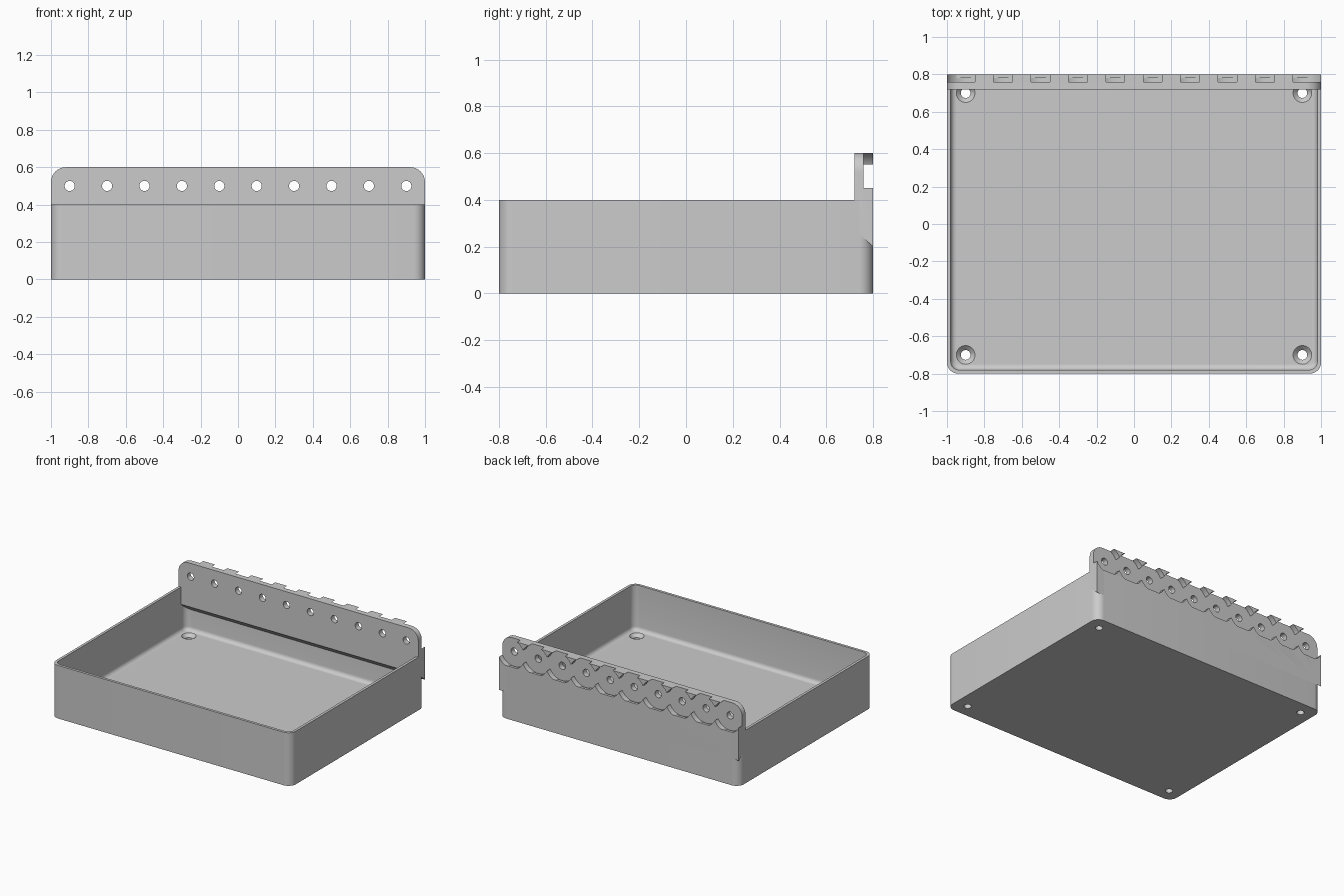
import bpy, bmesh, math
from mathutils import Matrix, Vector

if "Cube" in bpy.data.objects:
    bpy.data.objects.remove(bpy.data.objects["Cube"], do_unlink=True)

grey = bpy.data.materials.new("light_grey_plastic")
grey.use_nodes = True
colour = (0.6, 0.6, 0.6, 1)
grey.diffuse_color = colour
grey.node_tree.nodes["Principled BSDF"].inputs["Base Color"].default_value = colour


def to_object(bm, name):
    bmesh.ops.recalc_face_normals(bm, faces=bm.faces)
    mesh = bpy.data.meshes.new(name)
    bm.to_mesh(mesh)
    bm.free()
    obj = bpy.data.objects.new(name, mesh)
    bpy.context.collection.objects.link(obj)
    return obj


def round_edges(bm, test, radius, segments):
    edges = [e for e in bm.edges if test(*[v.co for v in e.verts])]
    bmesh.ops.bevel(bm, geom=edges, offset=radius, segments=segments,
                    profile=0.5, affect='EDGES', clamp_overlap=True)


def rounded_box(name, half_x, half_y, z0, z1, radius, floor_fillet=0):
    bm = bmesh.new()
    bmesh.ops.create_cube(bm, size=1)
    for v in bm.verts:
        v.co = (v.co.x * 2 * half_x, v.co.y * 2 * half_y, z0 if v.co.z < 0 else z1)
    round_edges(bm, lambda a, b: abs(a.z - b.z) > 0.01, radius, 10)
    if floor_fillet:
        round_edges(bm, lambda a, b: max(a.z, b.z) < z0 + 0.001, floor_fillet, 5)
    return to_object(bm, name)


def cone(name, centre, r_low, r_high, depth, along_y=False):
    bm = bmesh.new()
    turn = Matrix.Rotation(math.pi / 2, 4, 'X') if along_y else Matrix()
    bmesh.ops.create_cone(bm, cap_ends=True, segments=40, radius1=r_low, radius2=r_high,
                          depth=depth, matrix=Matrix.Translation(Vector(centre)) @ turn)
    return to_object(bm, name)


def cut(obj, cutter):
    cutter.hide_render = True
    mod = obj.modifiers.new("cut", 'BOOLEAN')
    mod.operation = 'DIFFERENCE'
    mod.solver = 'EXACT'
    mod.object = cutter
    bpy.ops.object.select_all(action='DESELECT')
    bpy.context.view_layer.objects.active = obj
    obj.select_set(True)
    bpy.ops.object.modifier_apply(modifier=mod.name)
    bpy.data.objects.remove(cutter, do_unlink=True)


def finish(obj):
    obj.data.materials.clear()
    obj.data.materials.append(grey)
    bpy.ops.object.select_all(action='DESELECT')
    bpy.context.view_layer.objects.active = obj
    obj.select_set(True)
    bpy.ops.object.shade_smooth_by_angle(angle=math.radians(30))


# Open tray with thin walls and a filleted floor
FLOOR = 0.06
tray = rounded_box("tray", 1, 0.8, 0, 0.4, 0.06)
cut(tray, rounded_box("cavity", 0.98, 0.78, FLOOR, 0.5, 0.045, 0.03))

# Countersunk screw holes in the floor corners
for x in (-0.9, 0.9):
    for y in (-0.7, 0.7):
        cut(tray, cone("screw_hole", (x, y, 0.03), 0.026, 0.026, 0.2))
        cut(tray, cone("countersink", (x, y, FLOOR - 0.01), 0.025, 0.055, 0.03))
finish(tray)

# Back rail: sloped underside, rounded top corners
bm = bmesh.new()
profile = [(0.72, 0.27), (0.72, 0.6), (0.8, 0.6), (0.8, 0.2)]
face = bm.faces.new([bm.verts.new((-1, y, z)) for y, z in profile])
extruded = bmesh.ops.extrude_face_region(bm, geom=[face])["geom"]
bmesh.ops.translate(bm, vec=(2, 0, 0),
                    verts=[g for g in extruded if isinstance(g, bmesh.types.BMVert)])
round_edges(bm, lambda a, b: min(a.z, b.z) > 0.59 and abs(a.x - b.x) < 0.01, 0.08, 10)
rail = to_object(bm, "back_rail")

# Row of overlapping round pockets, each with a through hole
for i in range(10):
    x = -0.9 + 0.2 * i
    cut(rail, cone("pocket", (x, 0.81, 0.5), 0.112, 0.112, 0.1, True))
    cut(rail, cone("rail_hole", (x, 0.75, 0.5), 0.027, 0.027, 0.3, True))
finish(rail)
